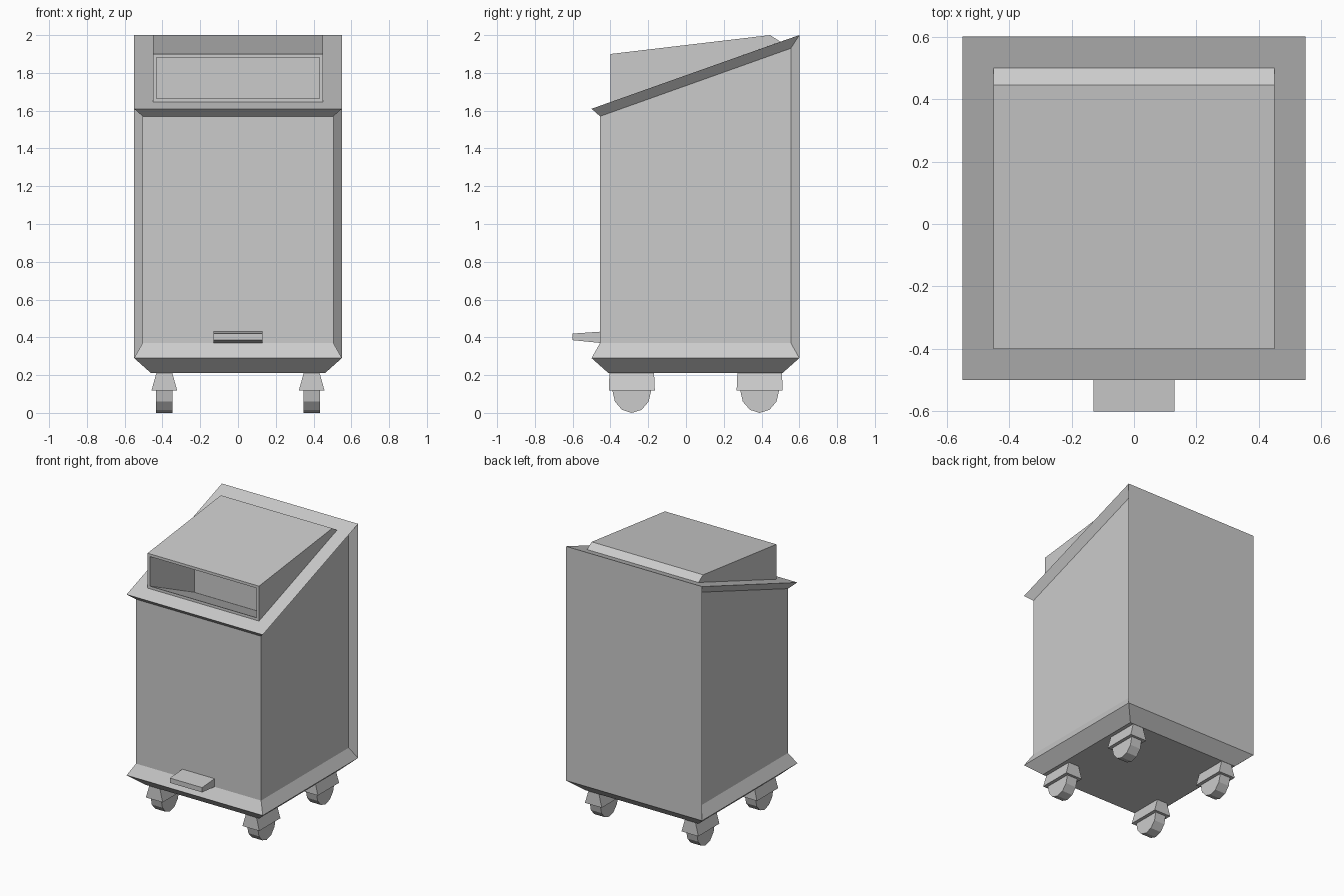
import bpy, bmesh
from mathutils import Matrix, Vector

cube = bpy.data.objects.get("Cube")
if cube:
    bpy.data.objects.remove(cube, do_unlink=True)

grey = bpy.data.materials.new("light grey")
grey.use_nodes = True
grey.diffuse_color = (0.6, 0.6, 0.6, 1)
grey.node_tree.nodes["Principled BSDF"].inputs["Base Color"].default_value = (0.6, 0.6, 0.6, 1)


def finish(bm, name):
    bmesh.ops.recalc_face_normals(bm, faces=bm.faces[:])
    mesh = bpy.data.meshes.new(name)
    bm.to_mesh(mesh)
    bm.free()
    mesh.materials.append(grey)
    obj = bpy.data.objects.new(name, mesh)
    bpy.context.collection.objects.link(obj)
    return obj


def ring(bm, half, y0, y1, z0, z1):
    """Four corners: front left/right at y0, z0 and back right/left at y1, z1."""
    return [bm.verts.new(p) for p in
            ((-half, y0, z0), (half, y0, z0), (half, y1, z1), (-half, y1, z1))]


def bridge(bm, a, b, sides=(0, 1, 2, 3)):
    return [bm.faces.new((a[i], a[(i + 1) % 4], b[(i + 1) % 4], b[i])) for i in sides]


# Bin body: chamfered base, inset walls, sloping lid rim and hood
bm = bmesh.new()
floor = ring(bm, 0.46, -0.41, 0.51, 0.21, 0.21)
base_rim = ring(bm, 0.55, -0.5, 0.6, 0.29, 0.29)
wall_low = ring(bm, 0.505, -0.455, 0.555, 0.37, 0.37)
wall_top = ring(bm, 0.505, -0.455, 0.555, 1.57, 1.93)
lid_rim = ring(bm, 0.55, -0.5, 0.6, 1.61, 2.0)
hood_low = ring(bm, 0.45, -0.4, 0.5, 1.645, 1.965)
hood_top = ring(bm, 0.45, -0.4, 0.445, 1.9, 2.0)

bm.faces.new(floor)
bridge(bm, floor, base_rim)
for low, high in ((base_rim, wall_low), (wall_low, wall_top), (wall_top, lid_rim)):
    bridge(bm, low, high, (0, 1, 3))
bridge(bm, lid_rim, hood_low)
hood_front = bridge(bm, hood_low, hood_top)[0]
bm.faces.new(hood_top)

# Flat back panel with flared side flanges
bm.faces.new((base_rim[2], base_rim[3], lid_rim[3], lid_rim[2]))
for i in (2, 3):
    bm.faces.new((wall_low[i], base_rim[i], lid_rim[i], wall_top[i]))

# Waste slot: inset opening with a chute dropping towards the back
bmesh.ops.recalc_face_normals(bm, faces=bm.faces[:])
bmesh.ops.inset_individual(bm, faces=[hood_front], thickness=0.028)
pocket = bmesh.ops.extrude_discrete_faces(bm, faces=[hood_front])["faces"][0]
for v in pocket.verts:
    v.co.y += 0.51
    if v.co.z < 1.75:
        v.co.z -= 0.24
finish(bm, "bin_body")

# Foot pedal, tapering to the front
bm = bmesh.new()
back = [bm.verts.new((x, -0.45, z)) for x, z in
        ((-0.13, 0.37), (0.13, 0.37), (0.13, 0.43), (-0.13, 0.43))]
tip = [bm.verts.new((v.co.x, -0.6, 0.385 if v.co.z < 0.4 else 0.42)) for v in back]
bridge(bm, back, tip)
bm.faces.new(back)
bm.faces.new(tip)
finish(bm, "foot_pedal")

# Casters: flared bracket and faceted wheel at each corner
for end, y in (("front", -0.287), ("back", 0.39)):
    for side, x in (("right", -0.39), ("left", 0.39)):
        bm = bmesh.new()
        bottom = ring(bm, 0.068, -0.122, 0.122, 0.118, 0.118)
        top = ring(bm, 0.042, -0.118, 0.118, 0.212, 0.212)
        bridge(bm, bottom, top)
        bm.faces.new(bottom)
        bm.faces.new(top)
        finish(bm, f"{end}_{side}_bracket").location = (x, y, 0)

        bm = bmesh.new()
        bmesh.ops.create_cone(bm, cap_ends=True, segments=12, radius1=0.12,
                              radius2=0.12, depth=0.086)
        bmesh.ops.rotate(bm, verts=bm.verts[:], matrix=Matrix.Rotation(1.5707963, 3, "Y"))
        bmesh.ops.scale(bm, verts=bm.verts[:], vec=Vector((1, 0.86, 1)))
        # Keep the wheel top inside the bracket
        for v in bm.verts:
            v.co.z = min(v.co.z, 0.08)
        finish(bm, f"{end}_{side}_wheel").location = (x, y, 0.12)
